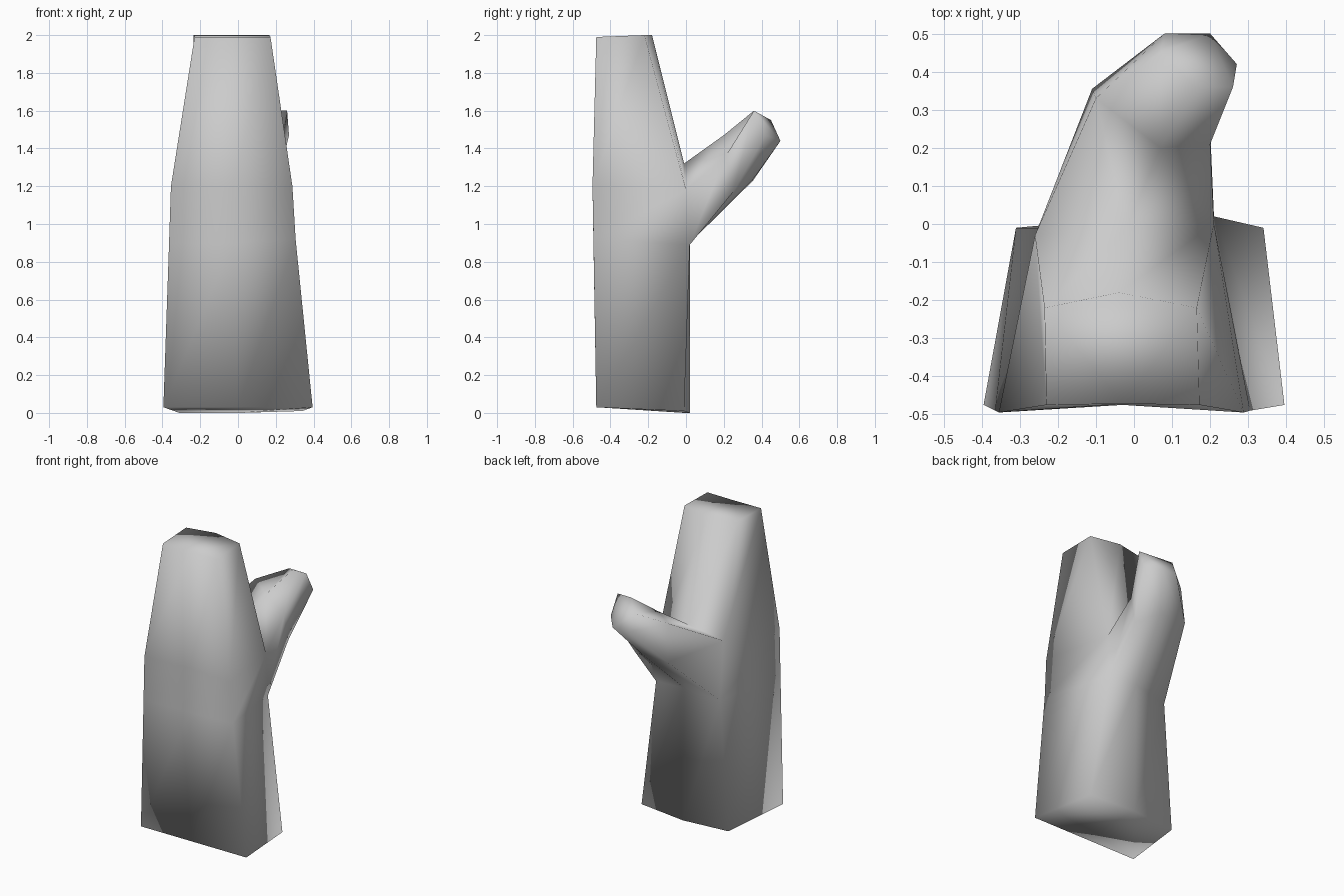
import bpy
import bmesh

if "Cube" in bpy.data.objects:
    bpy.data.objects.remove(bpy.data.objects["Cube"], do_unlink=True)


def flat_material(name, colour):
    material = bpy.data.materials.new(name)
    material.use_nodes = True
    material.diffuse_color = colour
    material.node_tree.nodes["Principled BSDF"].inputs["Base Color"].default_value = colour
    return material


def add_ring(bm, points):
    return [bm.verts.new(point) for point in points]


def bridge(bm, lower, upper, skipped=()):
    """Join two rings with quads, leaving the skipped columns open."""
    count = len(lower)
    for i in range(count):
        if i not in skipped:
            j = (i + 1) % count
            bm.faces.new((lower[i], lower[j], upper[j], upper[i]))


# Cross-sections of the hand, each ordered:
# front left edge, front middle, front right edge, back right, back middle, back left
hand_base = [(-.395, -.475, .03), (0, -.475, .03), (.395, -.475, .03),
             (.34, -.01, .01), (.01, .02, 0), (-.31, -.01, 0)]
wrist = [(-.365, -.49, .9), (-.03, -.475, .9), (.305, -.49, .92),
         (.21, .02, .89), (0, .02, .9), (-.25, -.01, .87)]
knuckles = [(-.355, -.495, 1.2), (-.03, -.475, 1.2), (.288, -.495, 1.2),
            (.21, 0, 1.18), (-.02, -.01, 1.32), (-.26, -.03, 1.27)]
fingertips = [(-.23, -.475, 1.99), (-.03, -.472, 1.99), (.172, -.475, 1.99),
              (.165, -.22, 2), (-.04, -.18, 2), (-.235, -.22, 2)]

# Cross-sections of the thumb, ordered: three underneath, then three on top
thumb_middle = [(-.11, .355, 1.23), (.08, .35, 1.23), (.2, .25, 1.17),
                (.2, .21, 1.36), (.07, .2, 1.47), (-.1, .33, 1.48)]
thumb_tip = [(.08, .5, 1.44), (.2, .5, 1.44), (.27, .42, 1.47),
             (.26, .36, 1.6), (.16, .36, 1.6), (.07, .45, 1.55)]

bm = bmesh.new()

# Hand, open at the back where the thumb grows out
rings = [add_ring(bm, ring) for ring in (hand_base, wrist, knuckles, fingertips)]
base, low, high, top = rings
bridge(bm, base, low)
bridge(bm, low, high, skipped=(3, 4))
bridge(bm, high, top)
bm.faces.new(reversed(base))
bm.faces.new(top)

# Thumb, stitched to the rim of the opening
root = [low[5], low[4], low[3], high[3], high[4], high[5]]
middle, tip = add_ring(bm, thumb_middle), add_ring(bm, thumb_tip)
bridge(bm, root, middle)
bridge(bm, middle, tip)
bm.faces.new(tip)

bmesh.ops.recalc_face_normals(bm, faces=bm.faces)
for face in bm.faces:
    face.smooth = True

mesh = bpy.data.meshes.new("mitten")
bm.to_mesh(mesh)
bm.free()
mesh.materials.append(flat_material("light grey", (.6, .6, .6, 1)))
mitten = bpy.data.objects.new("mitten", mesh)
bpy.context.collection.objects.link(mitten)
